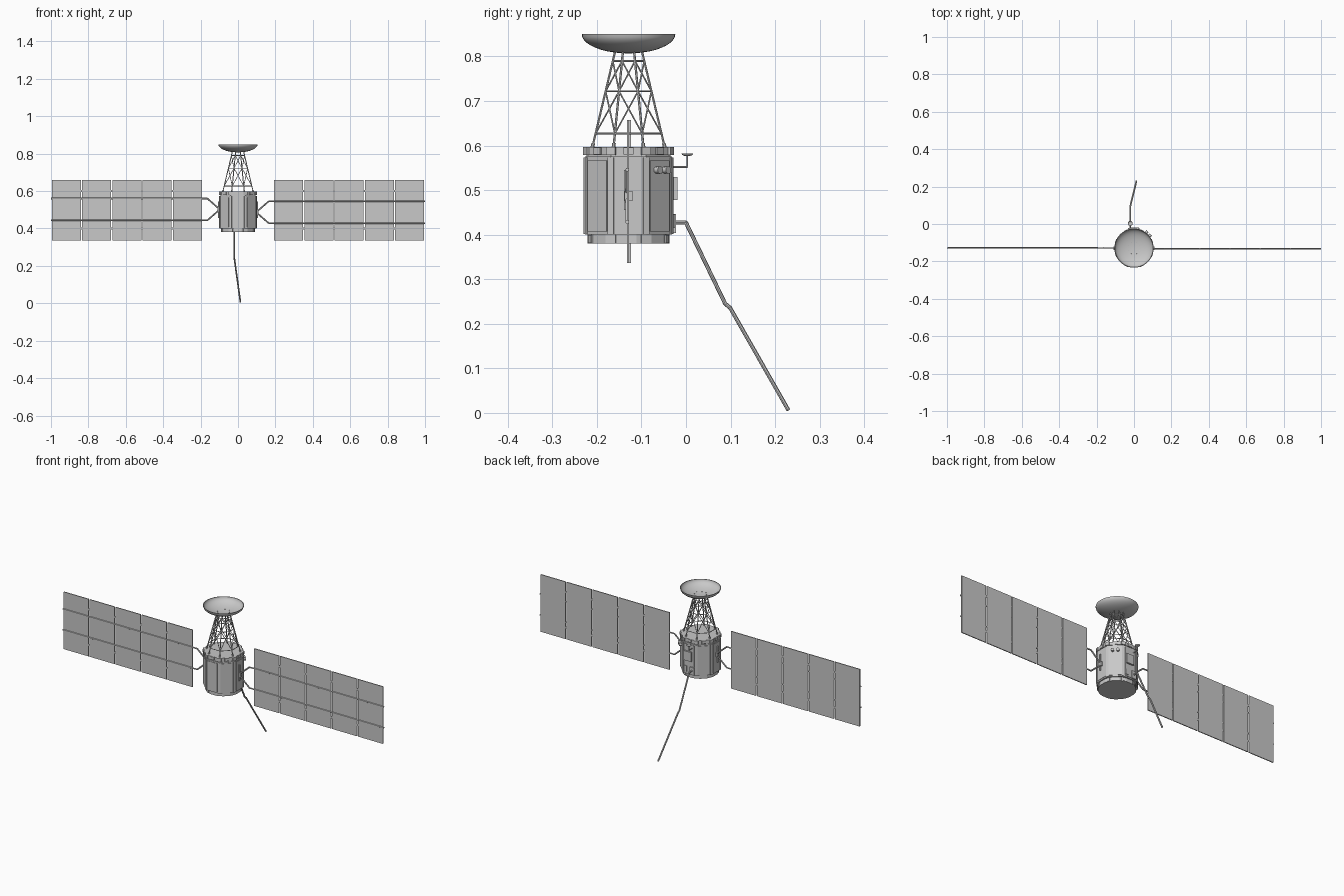
import bpy, bmesh, math
from mathutils import Vector, Matrix

if "Cube" in bpy.data.objects:
    bpy.data.objects.remove(bpy.data.objects["Cube"])

CY = -0.129                      # y of the body axis
grey = bpy.data.materials.new("satellite grey")
grey.diffuse_color = (0.58, 0.58, 0.58, 1)
grey.use_nodes = True
grey.node_tree.nodes["Principled BSDF"].inputs["Base Color"].default_value = grey.diffuse_color


def finish(name, bm, smooth=False):
    bmesh.ops.recalc_face_normals(bm, faces=bm.faces)
    me = bpy.data.meshes.new(name)
    bm.to_mesh(me)
    bm.free()
    ob = bpy.data.objects.new(name, me)
    bpy.context.collection.objects.link(ob)
    me.materials.append(grey)
    if smooth:
        bpy.ops.object.select_all(action='DESELECT')
        ob.select_set(True)
        bpy.context.view_layer.objects.active = ob
        bpy.ops.object.shade_smooth_by_angle(angle=math.radians(35))
    return ob


def box(bm, c, size, m=Matrix()):
    bmesh.ops.create_cube(bm, size=1, matrix=m @ Matrix.Translation(c) @ Matrix.Diagonal((*size, 1)))


def rod(bm, a, b, r, seg=6, r2=None):
    a, b = Vector(a), Vector(b)
    d = b - a
    m = Matrix.Translation((a + b) / 2) @ d.to_track_quat('Z', 'Y').to_matrix().to_4x4()
    bmesh.ops.create_cone(bm, cap_ends=True, segments=seg, radius1=r,
                          radius2=r if r2 is None else r2, depth=d.length, matrix=m)


def path(bm, pts, r, seg=6):
    for a, b in zip(pts, pts[1:]):
        rod(bm, a, b, r, seg)
    for p in pts[1:-1]:
        bmesh.ops.create_icosphere(bm, subdivisions=1, radius=r * 1.05, matrix=Matrix.Translation(p))


def polar(r, deg, z):
    a = math.radians(deg)
    return Vector((r * math.cos(a), CY + r * math.sin(a), z))


def around(deg):
    # local x points outwards from the body axis
    return Matrix.Translation((0, CY, 0)) @ Matrix.Rotation(math.radians(deg), 4, 'Z')


def prism(name, apothem, z0, z1, sides):
    bm = bmesh.new()
    step = math.pi / sides
    bmesh.ops.create_cone(bm, cap_ends=True, segments=sides, radius1=apothem / math.cos(step),
                          radius2=apothem / math.cos(step), depth=z1 - z0,
                          matrix=Matrix.Translation((0, CY, (z0 + z1) / 2)) @ Matrix.Rotation(step, 4, 'Z'))
    return finish(name, bm)


# Octagonal body with rings above and below
prism("body", 0.098, 0.40, 0.575, 8)
prism("body_neck", 0.094, 0.57, 0.582, 8)
prism("upper_ring", 0.097, 0.579, 0.597, 8)
prism("lower_ring", 0.092, 0.38, 0.401, 16)

# Corner posts, ring blocks and thin face plates
posts, blocks, plates = bmesh.new(), bmesh.new(), bmesh.new()
for i in range(8):
    corner, face = around(22.5 + 45 * i), around(45 * i)
    box(posts, (0.102, 0, 0.4875), (0.008, 0.014, 0.172), corner)
    box(blocks, (0.102, 0, 0.588), (0.008, 0.022, 0.018), corner)
    box(blocks, (0.098, 0, 0.588), (0.006, 0.022, 0.016), face)
    box(blocks, (0.0925, 0, 0.390), (0.005, 0.016, 0.018), corner)
    box(plates, (0.0985, 0, 0.487), (0.004, 0.060, 0.160), face)
finish("corner_posts", posts)
finish("ring_blocks", blocks)
finish("face_plates", plates)

# Tapered lattice tower
def leg_radius(z):
    return 0.087 - (z - 0.6) * 0.257

tower, feet = bmesh.new(), bmesh.new()
levels = (0.627, 0.722, 0.79)
for i in range(8):
    a, b = 22.5 + 45 * i, 67.5 + 45 * i
    rod(tower, polar(leg_radius(0.595), a, 0.595), polar(leg_radius(0.814), a, 0.814), 0.0026)
    rod(feet, polar(leg_radius(0.595), a, 0.595), polar(leg_radius(0.605), a, 0.605), 0.0045, 8)
    for z in levels:
        rod(tower, polar(leg_radius(z), a, z), polar(leg_radius(z), b, z), 0.002)
    for z0, z1 in zip(levels, levels[1:]):
        rod(tower, polar(leg_radius(z0), a, z0), polar(leg_radius(z1), b, z1), 0.0018)
        rod(tower, polar(leg_radius(z0), b, z0), polar(leg_radius(z1), a, z1), 0.0018)
finish("lattice_tower", tower)
finish("tower_feet", feet)


# Dish: a thin bowl spun from a profile
def bowl(name, y, x, rim, z0, z1, thick, steps, seg):
    bm = bmesh.new()
    curve = [(rim * math.sin(t), 1 - math.cos(t)) for t in
             (math.pi / 2 * k / steps for k in range(steps + 1))]
    outer = [(r, z0 + (z1 - z0) * h) for r, h in curve]
    inner = [(r * (1 - thick / rim), z0 + thick + (z1 - z0 - thick) * h) for r, h in curve]
    vs = [bm.verts.new((x + r, y, z)) for r, z in outer + inner[::-1]]
    es = [bm.edges.new(p) for p in zip(vs, vs[1:])]
    bmesh.ops.spin(bm, geom=vs + es, cent=(x, y, 0), axis=(0, 0, 1), angle=math.tau, steps=seg)
    bmesh.ops.remove_doubles(bm, verts=bm.verts, dist=1e-5)
    finish(name, bm, True)

bowl("main_dish", CY, 0, 0.105, 0.807, 0.85, 0.003, 10, 40)

# Solar wings: five panels, two booms and a forked strut on each side
for side, name, wy, wz in ((-1, "left", -0.126, 0.502), (1, "right", -0.130, 0.487)):
    panels, booms = bmesh.new(), bmesh.new()
    for k in range(5):
        box(panels, (side * (0.271 + 0.1615 * k), wy, 0.497), (0.155, 0.005, 0.322))
        if k:
            for z in (0.40, 0.60):
                box(panels, (side * (0.190 + 0.1615 * k), wy, z), (0.012, 0.004, 0.010))
    for dz in (-0.0585, 0.0585):
        path(booms, [(side * 0.104, wy - 0.002, wz + dz * 0.1), (side * 0.164, wy - 0.002, wz + dz),
                     (side * 1.0, wy - 0.002, wz + dz)], 0.0042)
    finish(name + "_solar_panels", panels)
    finish(name + "_wing_booms", booms)
    # hinge fitting on the body side
    hinge = bmesh.new()
    box(hinge, (side * 0.102, CY - 0.006, 0.50), (0.008, 0.008, 0.09))
    box(hinge, (side * 0.105, CY, wz), (0.010, 0.018, 0.022))
    finish(name + "_wing_hinge", hinge)

# Long jointed boom behind the body
arm = bmesh.new()
path(arm, [(-0.02, -0.035, 0.427), (-0.02, 0.0, 0.427), (-0.02, 0.088, 0.245),
           (-0.019, 0.099, 0.236), (0.013, 0.230, 0.006)], 0.0045, 8)
finish("trailing_boom", arm)

# Equipment on the back face
gear = bmesh.new()
box(gear, (0.005, -0.026, 0.504), (0.045, 0.014, 0.052))
box(gear, (-0.02, -0.027, 0.425), (0.026, 0.010, 0.042))
box(gear, (0.022, -0.028, 0.43), (0.018, 0.006, 0.03))
finish("equipment_boxes", gear)

# Small aerial with its own little dish
aerial = bmesh.new()
path(aerial, [(-0.02, -0.035, 0.552), (-0.02, 0.003, 0.552), (-0.02, 0.003, 0.578)], 0.002)
finish("small_aerial_arm", aerial)
bowl("small_aerial_dish", 0.003, -0.02, 0.013, 0.576, 0.582, 0.002, 4, 16)

# Pair of sensors on the back right face
sensors = bmesh.new()
for off in (-0.013, 0.013):
    m = around(45)
    rod(sensors, m @ Vector((0.095, off, 0.545)), m @ Vector((0.114, off, 0.545)), 0.007, 12, 0.0085)
finish("sensors", sensors, True)
